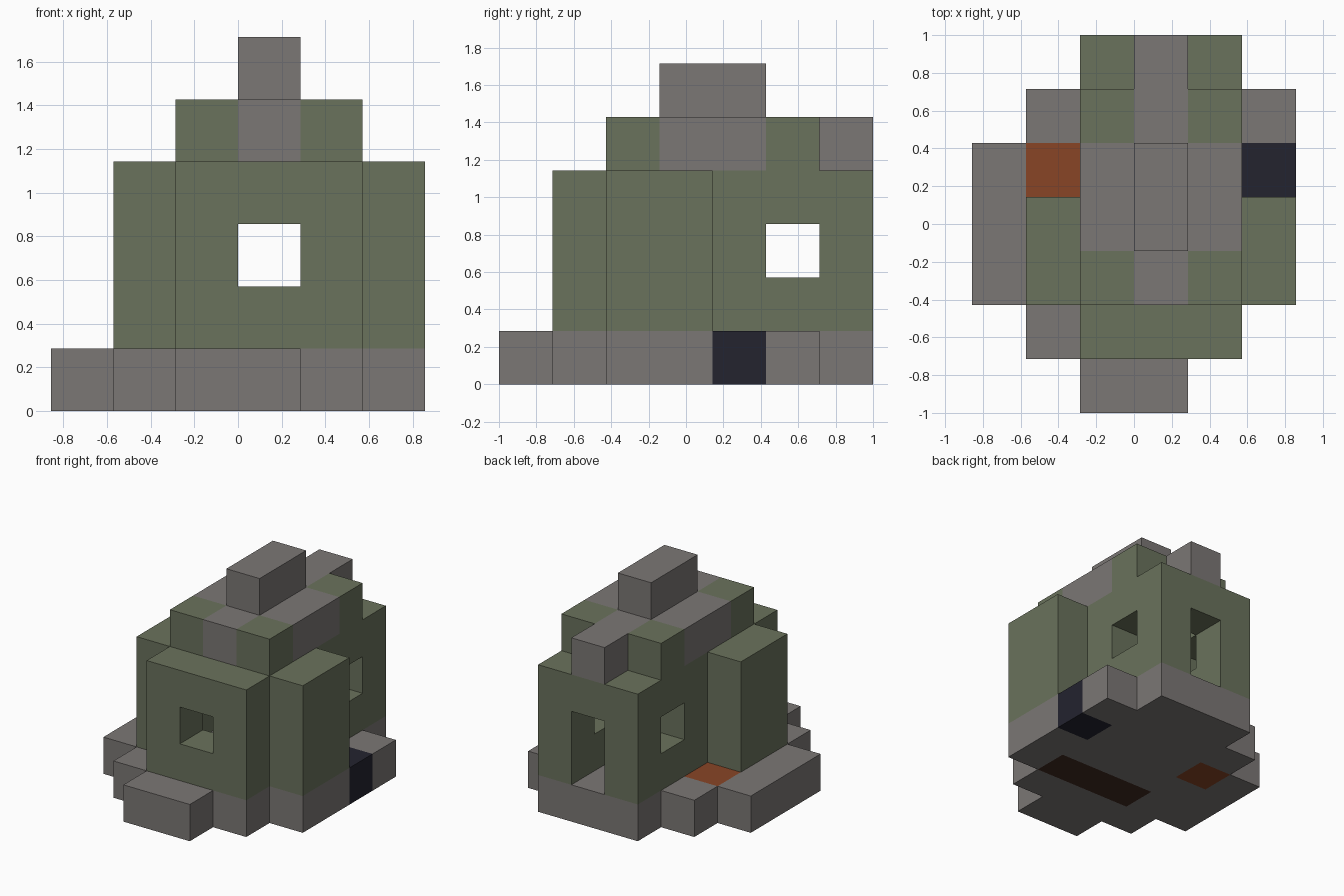
import bpy, bmesh
from mathutils import Vector

cube = bpy.data.objects.get("Cube")
if cube:
    bpy.data.objects.remove(cube, do_unlink=True)

UNIT = 2 / 7                      # edge length of one block
ORIGIN = Vector((-3, -3.5, 0))    # corner of the block grid


def material(name, rgb):
    linear = [((c / 255 + 0.055) / 1.055) ** 2.4 for c in rgb] + [1]
    mat = bpy.data.materials.new(name)
    mat.use_nodes = True
    mat.diffuse_color = linear
    mat.node_tree.nodes["Principled BSDF"].inputs["Base Color"].default_value = linear
    return mat


stone = material("grey stone", (123, 119, 117))
moss = material("moss green", (106, 114, 92))
rust = material("rust orange", (137, 69, 38))
navy = material("dark navy", (35, 35, 47))
wood = material("dark brown", (64, 42, 33))

cells = {}    # block position -> part name
parts = {}    # part name -> material


def fill(part, mat, xs, ys, zs):
    """Fill an inclusive range of blocks; later parts replace earlier ones."""
    parts[part] = mat
    for x in range(xs[0], xs[1] + 1):
        for y in range(ys[0], ys[1] + 1):
            for z in range(zs[0], zs[1] + 1):
                cells[x, y, z] = part


def carve(xs, ys, zs):
    for x, y, z in list(cells):
        if xs[0] <= x <= xs[1] and ys[0] <= y <= ys[1] and zs[0] <= z <= zs[1]:
            del cells[x, y, z]


# Stepped foundation, one row span per depth
for y, span in enumerate([(2, 3), (1, 4), (0, 5), (0, 5), (0, 5), (1, 5), (2, 4)]):
    fill("foundation", stone, span, (y, y), (0, 0))
fill("hearth_strip", wood, (2, 4), (2, 2), (0, 0))
fill("orange_block", rust, (1, 1), (4, 4), (0, 0))
fill("dark_block", navy, (5, 5), (4, 4), (0, 0))

# Walls: front, back, wide side bays and narrower rear sides
fill("front_wall", moss, (2, 4), (1, 1), (1, 3))
fill("back_wall", moss, (2, 4), (6, 6), (1, 3))
for side, bay, rear in (("right", 1, 2), ("left", 5, 4)):
    fill(side + "_bay_wall", moss, (bay, bay), (2, 3), (1, 3))
    fill(side + "_rear_wall", moss, (rear, rear), (4, 5), (1, 3))

# Window and door openings
carve((3, 3), (1, 1), (2, 2))
carve((2, 4), (5, 5), (2, 2))
carve((3, 3), (6, 6), (1, 2))

# Roof: mossy corners, stone cross and ridge
fill("roof_corners", moss, (2, 4), (2, 5), (4, 4))
fill("roof_cross", stone, (2, 4), (3, 4), (4, 4))
fill("roof_cross", stone, (3, 3), (2, 6), (4, 4))
fill("roof_ridge", stone, (3, 3), (3, 4), (5, 5))


def build(part, mat):
    """Make one mesh from the exposed sides of a part's blocks."""
    bm = bmesh.new()
    for cell in [c for c in cells if cells[c] == part]:
        centre = Vector(cell) + Vector((0.5, 0.5, 0.5))
        for axis in range(3):
            for sign in (-1, 1):
                n = Vector((0, 0, 0))
                n[axis] = sign
                if tuple(int(a + b) for a, b in zip(cell, n)) in cells:
                    continue
                u = Vector((0, 0, 0))
                u[(axis + 1) % 3] = 1
                v = n.cross(u)
                corners = [n + u + v, n - u + v, n - u - v, n + u - v]
                bm.faces.new([bm.verts.new((centre + c / 2 + ORIGIN) * UNIT)
                              for c in corners])
    bmesh.ops.remove_doubles(bm, verts=bm.verts, dist=0.001)
    for face in bm.faces:
        face.normal_update()
    mesh = bpy.data.meshes.new(part)
    bm.to_mesh(mesh)
    bm.free()
    mesh.materials.append(mat)
    bpy.context.collection.objects.link(bpy.data.objects.new(part, mesh))


for part, mat in parts.items():
    build(part, mat)
